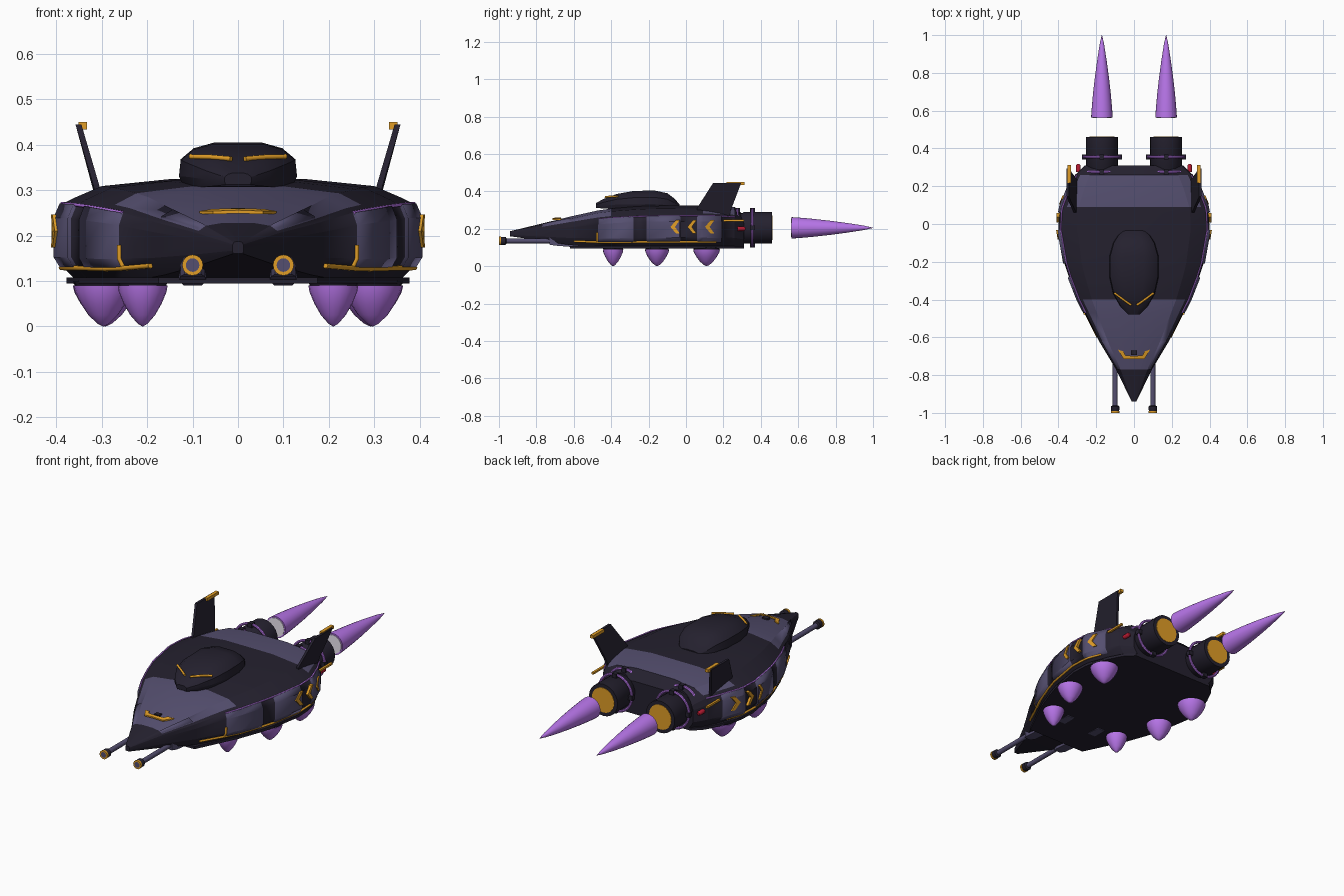
import bpy, bmesh, math
from mathutils import Vector

if "Cube" in bpy.data.objects:
    bpy.data.objects.remove(bpy.data.objects["Cube"])


def material(name, rgb):
    m = bpy.data.materials.new(name)
    m.diffuse_color = (*rgb, 1)
    m.use_nodes = True
    m.node_tree.nodes["Principled BSDF"].inputs["Base Color"].default_value = m.diffuse_color
    return m


DARK = material("dark_armour", (0.018, 0.015, 0.028))
MID = material("slate_armour", (0.09, 0.078, 0.16))
PURPLE = material("violet_glow", (0.48, 0.18, 0.82))
GOLD = material("gold_trim", (0.75, 0.34, 0.02))
RED = material("red_light", (0.45, 0.01, 0.03))
PALE = material("pale_core", (0.85, 0.8, 0.9))


def add_mesh(name, verts, faces, mats, smooth=None, indices=None):
    bm = bmesh.new()
    vs = [bm.verts.new(v) for v in verts]
    for i, f in enumerate(faces):
        face = bm.faces.new([vs[k] for k in f])
        face.material_index = indices[i] if indices else 0
    bmesh.ops.recalc_face_normals(bm, faces=bm.faces)
    me = bpy.data.meshes.new(name)
    bm.to_mesh(me)
    bm.free()
    for m in mats:
        me.materials.append(m)
    ob = bpy.data.objects.new(name, me)
    bpy.context.collection.objects.link(ob)
    if smooth:
        bpy.ops.object.select_all(action='DESELECT')
        ob.select_set(True)
        bpy.context.view_layer.objects.active = ob
        bpy.ops.object.shade_smooth_by_angle(angle=math.radians(smooth))
    return ob


def loft(name, rings, mats, pick=None, smooth=None):
    n = len(rings[0])
    verts = [p for r in rings for p in r]
    faces, idx = [], []
    for i in range(len(rings) - 1):
        for j in range(n):
            k = (j + 1) % n
            faces.append((i * n + j, i * n + k, (i + 1) * n + k, (i + 1) * n + j))
            idx.append(pick(i, j) if pick else 0)
    faces += [tuple(range(n)), tuple(range(len(verts) - n, len(verts)))]
    return add_mesh(name, verts, faces, mats, smooth, idx + [0, 0])


def lathe(name, loc, axis, profile, mat, sides=24, smooth=40):
    rings = []
    for r, t in profile:
        ring = []
        for k in range(sides):
            a = 2 * math.pi * k / sides
            c, s = r * math.cos(a), r * math.sin(a)
            ring.append(Vector(loc) + Vector((c, t, s) if axis == 'Y' else (c, s, t)))
        rings.append(ring)
    return loft(name, rings, [mat], smooth=smooth)


def prism(name, pts, vec, mat):
    a = [Vector(p) for p in pts]
    return loft(name, [a, [p + Vector(vec) for p in a]], [mat])


def box(name, c, size, mat):
    x, y, z = (v / 2 for v in size)
    pts = [(c[0] - x, c[1] + u * y, c[2] + v * z) for u, v in ((-1, -1), (1, -1), (1, 1), (-1, 1))]
    return prism(name, pts, (size[0], 0, 0), mat)


def bar(name, pts, r, mat):
    cu = bpy.data.curves.new(name, 'CURVE')
    cu.dimensions = '3D'
    cu.bevel_depth, cu.bevel_resolution, cu.use_fill_caps = r, 1, True
    sp = cu.splines.new('POLY')
    sp.points.add(len(pts) - 1)
    for p, q in zip(sp.points, pts):
        p.co = (*q, 1)
    cu.materials.append(mat)
    ob = bpy.data.objects.new(name, cu)
    bpy.context.collection.objects.link(ob)


# Hull stations: y, half width, bottom z, top z
ST = [(-.94, .012, .16, .187), (-.77, .095, .135, .228), (-.62, .185, .113, .265),
      (-.47, .262, .1, .298), (-.40, .298, .097, .308), (-.28, .345, .097, .318),
      (-.21, .368, .097, .322), (-.03, .4, .097, .325), (.06, .396, .097, .325),
      (.09, .39, .097, .325), (.19, .35, .097, .322), (.26, .312, .097, .316),
      (.31, .26, .1, .27)]
# Half cross-section: width fraction, height fraction
SEC = [(.88, 0), (.96, .14), (1, .25), (1, .62), (.965, .76), (.91, .81), (.75, .93), (.36, 1)]


def ring(st):
    y, w, b, t = st
    right = [(w * u, y, b + (t - b) * v) for u, v in SEC]
    return right + [(-x, yy, z) for x, yy, z in reversed(right)]


def hull_pt(y, k, s=1, out=0.0):
    for a, b in zip(ST, ST[1:]):
        if a[0] <= y <= b[0]:
            f = (y - a[0]) / (b[0] - a[0])
            _, w, lo, hi = [p + (q - p) * f for p, q in zip(a, b)]
            u, v = SEC[k]
            return Vector((s * (w * u + out), y, lo + (hi - lo) * v))


def hull_colour(i, j):
    if j in (5, 6, 7, 8, 9):                       # deck plates
        return 1 if i in (1, 2, 3, 9, 10) else 0
    if j in (1, 2, 3, 11, 12, 13):                 # side plates
        return 1 if i in (3, 4, 6, 8, 9) else 0
    return 0


hull = loft("hull", [ring(s) for s in ST], [DARK, MID], hull_colour, smooth=12)

# Raised side plates
bm = bmesh.new()
bm.from_mesh(hull.data)
plates = [f for f in bm.faces if f.material_index == 1 and abs(f.normal.x) > .5]
bmesh.ops.inset_region(bm, faces=plates, thickness=.003, depth=.007)
bm.to_mesh(hull.data)
bm.free()

# Belly plate
edge = [(s[1] * .945, s[0], .094) for s in ST[2:]]
prism("belly_plate", edge + [(-x, y, z) for x, y, z in reversed(edge)], (0, 0, .014), DARK)

# Canopy dome: y, half width, bottom z, top z
rings = []
for y, w, b, t in [(-.48, .03, .312, .338), (-.44, .07, .308, .36), (-.37, .11, .305, .386),
                   (-.28, .13, .30, .402), (-.17, .13, .30, .405), (-.10, .11, .30, .39),
                   (-.06, .085, .30, .36), (-.035, .055, .305, .33)]:
    half = [(w * u, y, b + (t - b) * v) for u, v in ((.9, 0), (1, .3), (.97, .65), (.75, .88), (.4, 1))]
    rings.append(half + [(-x, yy, z) for x, yy, z in reversed(half)])
loft("canopy", rings, [DARK, MID], lambda i, j: int(i == 0 and j == 9), smooth=25)

# Nose trim and sensor
for s in (-1, 1):
    prism("nose_trim", [(s * .0, -.715, .249), (s * .055, -.715, .247), (s * .085, -.665, .247),
                        (s * .055, -.675, .252), (s * .045, -.695, .252), (s * 0, -.7, .253)],
          (0, 0, .007), GOLD)
box("nose_sensor", (0, -.68, .255), (.03, .025, .012), DARK)

for s in (-1, 1):
    side = "right_" if s > 0 else "left_"
    # Brow lines on the canopy
    bar(side + "brow", [(s * .105, -.365, .374), (s * .06, -.398, .373), (s * .015, -.43, .369)], .006, GOLD)
    # Trim lines along the hull
    stations = [y for y, *_ in ST if -.5 < y < .27]
    bar(side + "shoulder_line", [hull_pt(y, 4, s, .002) for y in stations], .004, PURPLE)
    bar(side + "sill_trim", [hull_pt(y, 1, s, .005) for y in [-.6] + stations[:-2] + [.16]], .006, GOLD)
    bar(side + "front_trim", [hull_pt(-.475, k, s, .002) for k in (1, 2)]
        + [hull_pt(-.475, 2, s, .002) + Vector((0, 0, .03))], .006, GOLD)

    # Chevrons pointing forward
    for y in (-.055, .035, .13):
        shape = [(-.028, 0), (.002, .036), (.022, .036), (-.004, 0), (.022, -.036), (.002, -.036)]
        pts = [hull_pt(y + dy, 2, s, -.005) for dy, _ in shape]
        for p, (_, dz) in zip(pts, shape):
            p.z = .21 + dz
        prism(side + "chevron", pts, (s * .018, 0, 0), GOLD)

    # Tail fin with gold tip
    prism(side + "tail_fin", [(s * .295, .06, .26), (s * .306, .06, .312), (s * .345, .145, .445),
                              (s * .345, .295, .445), (s * .306, .24, .30), (s * .295, .23, .25)],
          (s * .013, 0, 0), DARK)
    box(side + "fin_tip", (s * .342, .265, .442), (.018, .095, .016), GOLD)
    box(side + "fin_rear_trim", (s * .34, .255, .245), (.012, .11, .01), GOLD)
    # Red rear light
    lathe(side + "tail_light", (s * .295, .305, .2), 'Y', [(.012, -.03), (.012, .005), (.007, .012)], RED, 10)

    # Engine, clamps, glowing nozzle and exhaust
    ex, ez = s * .17, .205
    lathe(side + "engine", (ex, 0, ez), 'Y', [(.078, .2), (.078, .3), (.085, .31), (.085, .46),
                                              (.066, .46), (.066, .45)], DARK, 24)
    lathe(side + "nozzle_glow", (ex, 0, ez), 'Y', [(.068, .44), (.066, .462)], GOLD, 24)
    for y in (.275, .355):
        bpy.ops.mesh.primitive_torus_add(major_radius=.097, minor_radius=.007, major_segments=32,
                                         minor_segments=8, location=(ex, y, ez),
                                         rotation=(math.pi / 2, 0, 0))
        t = bpy.context.object
        t.name = side + "engine_ring"
        t.data.materials.append(PURPLE)
        bpy.ops.object.shade_smooth_by_angle()
        for a in range(4):
            c, d = math.cos(math.pi * a / 2), math.sin(math.pi * a / 2)
            box(side + "ring_clamp", (ex + .094 * c, y, ez + .094 * d), (.024, .026, .024), DARK)
    lathe(side + "exhaust_flame", (ex, 0, ez), 'Y', [(.057, .565), (.055, .6), (.048, .68), (.038, .77),
                                                     (.026, .86), (.012, .95), (.001, 1)], PURPLE, 24)
    lathe(side + "flame_core", (ex, 0, ez), 'Y', [(.05, .562), (.05, .57)], PALE, 24)

    # Lift thrusters under the belly
    for x, y, r in ((.21, -.39, .055), (.297, -.155, .065), (.292, .11, .072)):
        lathe(side + "thruster_collar", (s * x, y, 0), 'Z', [(r * .9, .085), (r * 1.02, .1)], DARK, 20)
        lathe(side + "thruster_plume", (s * x, y, 0), 'Z',
              [(r, .09), (r * .95, .075), (r * .76, .05), (r * .5, .025), (r * .2, .006), (.001, 0)], PURPLE, 20)

    # Nose cannon: housing, barrel, muzzle
    gx, gz = s * .1, .135
    hs = []
    for y, w, lo, hi in ((-.73, .018, .115, .153), (-.70, .027, .11, .158), (-.58, .03, .1, .158), (-.38, .02, .09, .12)):
        hs.append([(gx - w, y, lo), (gx + w, y, lo), (gx + w, y, hi), (gx - w, y, hi)])
    loft(side + "cannon_housing", hs, [MID])
    lathe(side + "cannon_barrel", (gx, 0, gz), 'Y', [(.013, -.98), (.013, -.7)], MID, 12)
    lathe(side + "cannon_muzzle", (gx, 0, gz), 'Y', [(.018, -.995), (.022, -.985), (.022, -.965), (.014, -.96)], DARK, 16)
    lathe(side + "muzzle_ring", (gx, 0, gz), 'Y', [(.015, -.99), (.015, -1), (.023, -1), (.023, -.99)], GOLD, 16)
    lathe(side + "muzzle_bore", (gx, 0, gz), 'Y', [(.015, -1), (.015, -.99)], MID, 16)
